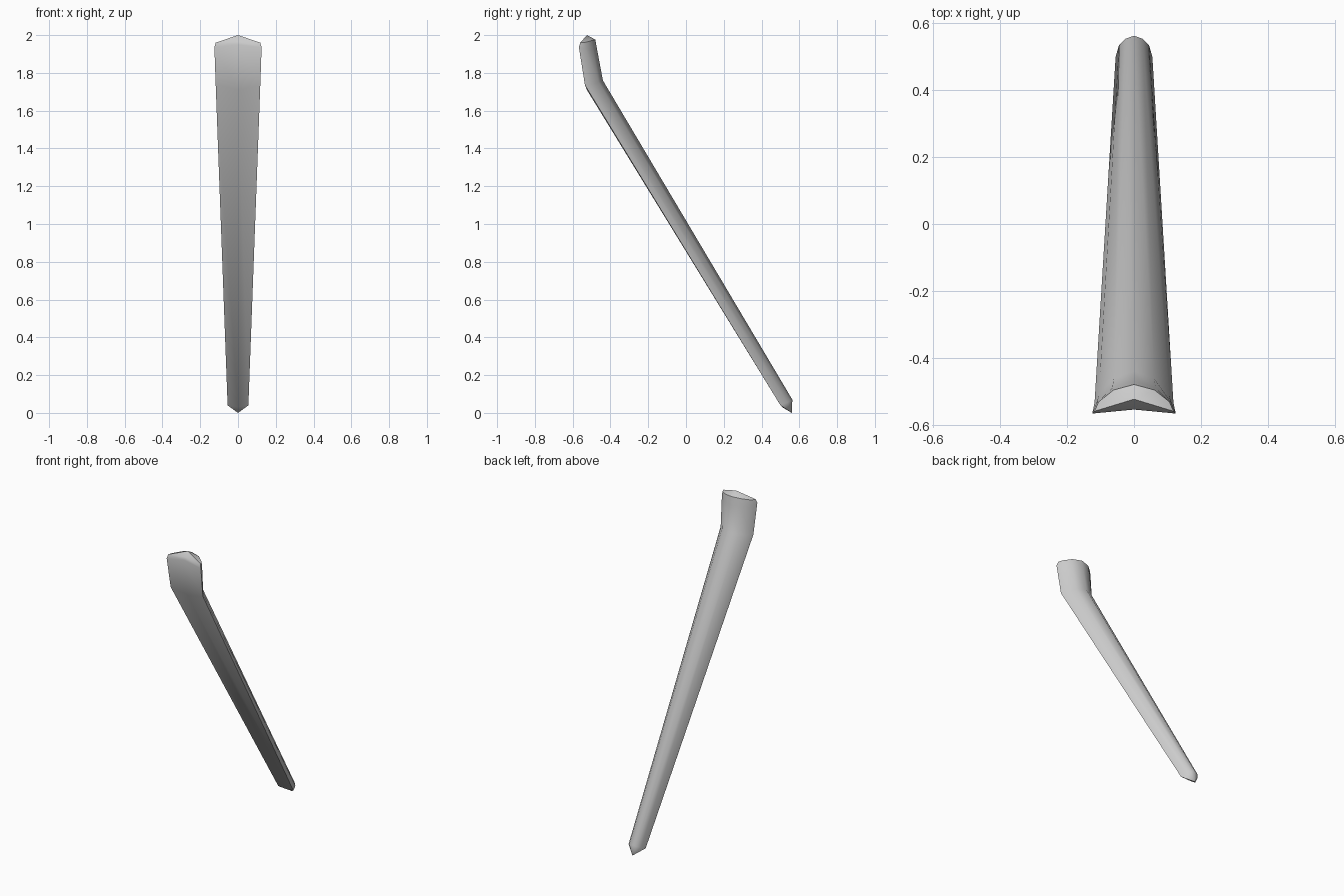
import bpy, bmesh

if "Cube" in bpy.data.objects:
    bpy.data.objects.remove(bpy.data.objects["Cube"])

grey = bpy.data.materials.new("plain grey")
grey.diffuse_color = (0.6, 0.6, 0.6, 1)
grey.use_nodes = True
grey.node_tree.nodes["Principled BSDF"].inputs["Base Color"].default_value = grey.diffuse_color

# Half cross-sections from foot to head:
# back ridge, back side, front side, front centre (front slightly hollow)
sections = [
    [(0, 0.563, 0.07), (0.045, 0.535, 0.055), (0.055, 0.50, 0.04), (0, 0.51, 0.03)],
    [(0, -0.44, 1.76), (0.105, -0.512, 1.735), (0.118, -0.535, 1.735), (0, -0.525, 1.71)],
    [(0, -0.47, 1.92), (0.112, -0.535, 1.93), (0.125, -0.567, 1.935), (0, -0.555, 1.95)],
    [(0, -0.48, 1.976), (0.106, -0.532, 1.962), (0.118, -0.56, 1.96), (0, -0.55, 1.97)],
]


def full_ring(bm, half):
    """Round the back with a middle point, then mirror the half section."""
    back, side, front, centre = half
    mid = (side[0] * 0.58,
           back[1] * 0.68 + side[1] * 0.32,
           back[2] * 0.68 + side[2] * 0.32)
    right = [mid, side, front]
    left = [(-x, y, z) for x, y, z in reversed(right)]
    return [bm.verts.new(p) for p in [back, *right, centre, *left]]


def cap(bm, ring, tip):
    """Close an end with a fan to a pointed tip."""
    v = bm.verts.new(tip)
    for i in range(len(ring)):
        bm.faces.new((ring[i], ring[(i + 1) % len(ring)], v))


# Tapered shaft with a bent head and pointed ends
bm = bmesh.new()
rings = [full_ring(bm, s) for s in sections]
for a, b in zip(rings, rings[1:]):
    for i in range(len(a)):
        j = (i + 1) % len(a)
        bm.faces.new((a[i], a[j], b[j], b[i]))
cap(bm, rings[0], (0, 0.56, 0.0))
cap(bm, rings[-1], (0, -0.524, 2.0))
bmesh.ops.recalc_face_normals(bm, faces=bm.faces)

mesh = bpy.data.meshes.new("bent_bar")
bm.to_mesh(mesh)
bm.free()
mesh.materials.append(grey)
bar = bpy.data.objects.new("bent_bar", mesh)
bpy.context.collection.objects.link(bar)
bpy.context.view_layer.objects.active = bar
bar.select_set(True)
bpy.ops.object.shade_smooth_by_angle(angle=0.75)
